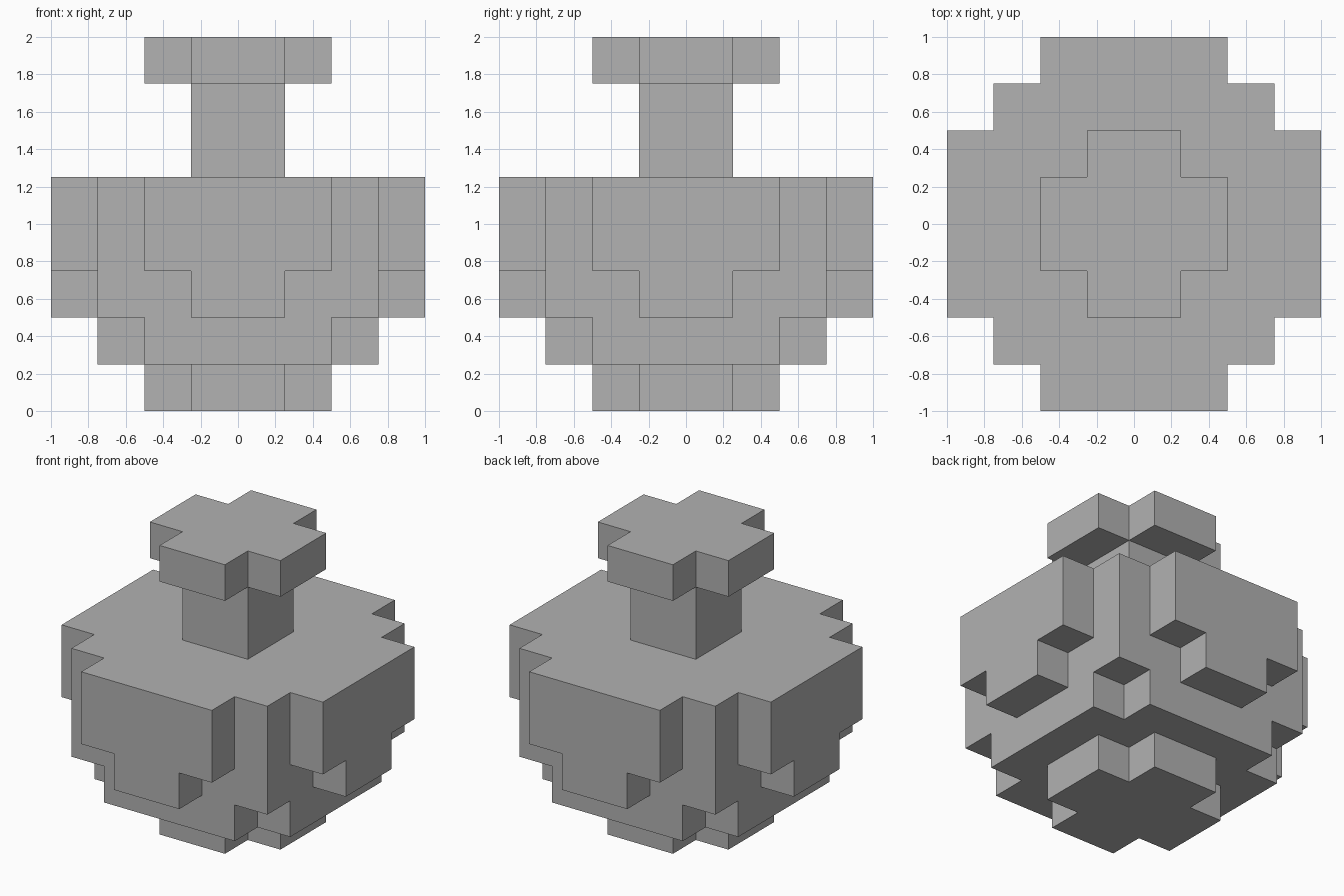
import bpy
import bmesh
import math
from mathutils import Vector

cube = bpy.data.objects.get("Cube")
if cube:
    bpy.data.objects.remove(cube, do_unlink=True)

CELL = 0.25

stone = bpy.data.materials.new("stone_grey")
stone.use_nodes = True
grey = (0.445, 0.445, 0.445, 1)
stone.diffuse_color = grey
stone.node_tree.nodes["Principled BSDF"].inputs["Base Color"].default_value = grey


def block(half_x, half_y, bottom, top):
    """Cells of a centred box, measured in cell units."""
    return {(x, y, z) for x in range(-half_x, half_x)
            for y in range(-half_y, half_y) for z in range(bottom, top)}


def cross(reach, half_width, bottom, top):
    """Cells of a plus-shaped layer."""
    return (block(reach, half_width, bottom, top)
            | block(half_width, reach, bottom, top))


# Each part is a set of cells on a shared grid
parts = {
    "foot": cross(2, 1, 0, 1),
    "body": (cross(3, 2, 1, 2)          # lower belly with notched corners
             | block(3, 3, 2, 5)        # square core
             | cross(4, 1, 2, 3)        # narrow lower side panels
             | cross(4, 2, 3, 5)),      # wide upper side panels
    "neck": block(1, 1, 5, 7),
    "cap": cross(2, 1, 7, 8),
}
solid = set().union(*parts.values())


def build(name, cells):
    """Skin the exposed sides of the cells and merge them into flat faces."""
    bm = bmesh.new()
    for cell in sorted(cells):
        low = Vector(cell)
        for axis in range(3):
            for side in (0, 1):
                step = [0, 0, 0]
                step[axis] = 2 * side - 1
                if tuple(c + s for c, s in zip(cell, step)) in solid:
                    continue
                u, v = Vector((0, 0, 0)), Vector((0, 0, 0))
                u[(axis + 1) % 3] = v[(axis + 2) % 3] = 1
                start = low.copy()
                start[axis] += side
                ring = [start, start + u, start + u + v, start + v]
                if not side:
                    ring.reverse()
                bm.faces.new([bm.verts.new(p * CELL) for p in ring])
    bmesh.ops.remove_doubles(bm, verts=bm.verts, dist=0.001)
    bmesh.ops.dissolve_limit(bm, angle_limit=math.radians(1),
                             verts=bm.verts, edges=bm.edges)
    mesh = bpy.data.meshes.new(name)
    bm.to_mesh(mesh)
    bm.free()
    mesh.materials.append(stone)
    obj = bpy.data.objects.new(name, mesh)
    bpy.context.collection.objects.link(obj)


for part_name, part_cells in parts.items():
    build(part_name, part_cells)
